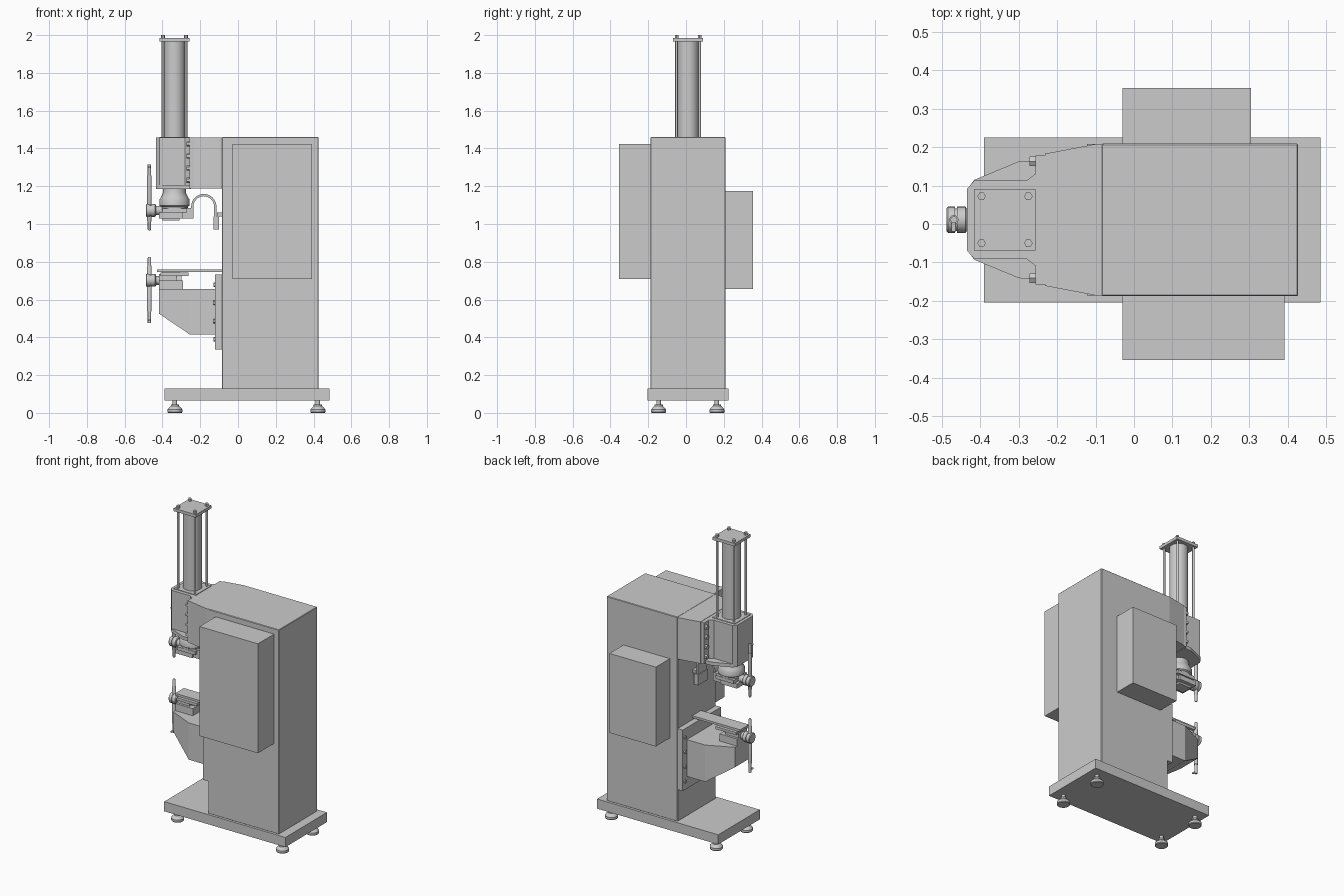
import bpy, bmesh, math
from mathutils import Vector

if "Cube" in bpy.data.objects:
    bpy.data.objects.remove(bpy.data.objects["Cube"])

YC = 0.011          # symmetry line of the press
CX = -0.336         # axis of the pressure cylinder


def finish(name, bm, smooth=False):
    bmesh.ops.recalc_face_normals(bm, faces=bm.faces[:])
    me = bpy.data.meshes.new(name)
    bm.to_mesh(me)
    bm.free()
    ob = bpy.data.objects.new(name, me)
    bpy.context.collection.objects.link(ob)
    if smooth:
        bpy.ops.object.select_all(action='DESELECT')
        ob.select_set(True)
        bpy.context.view_layer.objects.active = ob
        bpy.ops.object.shade_smooth_by_angle(angle=math.radians(35))
    return ob


def box(name, x0, x1, y0, y1, z0, z1, bevel=0):
    bm = bmesh.new()
    bmesh.ops.create_cube(bm, size=1)
    for v in bm.verts:
        v.co = ((x0 + x1) / 2 + v.co.x * (x1 - x0),
                (y0 + y1) / 2 + v.co.y * (y1 - y0),
                (z0 + z1) / 2 + v.co.z * (z1 - z0))
    if bevel:
        bmesh.ops.bevel(bm, geom=bm.edges[:], offset=bevel, segments=1, affect='EDGES')
    return finish(name, bm)


def mid_box(name, x0, x1, half, z0, z1):
    return box(name, x0, x1, YC - half, YC + half, z0, z1)


def lathe(name, base, axis, profile, n=24):
    """Closed turned part; profile is (radius, distance along axis)."""
    bm = bmesh.new()
    q = Vector((0, 0, 1)).rotation_difference(Vector(axis))
    rings = []
    for r, h in profile:
        rings.append([bm.verts.new(Vector(base) + q @ Vector((
            r * math.cos(math.tau * i / n), r * math.sin(math.tau * i / n), h)))
            for i in range(n)])
    for a, b in zip(rings, rings[1:]):
        for i in range(n):
            bm.faces.new((a[i], a[(i + 1) % n], b[(i + 1) % n], b[i]))
    bm.faces.new(rings[0])
    bm.faces.new(rings[-1])
    return finish(name, bm, smooth=n > 6)


def rod(name, base, axis, r, length, n=16):
    return lathe(name, base, axis, [(r, 0), (r, length)], n)


def plan_prism(pts, z0, z1):
    """Half outline (x, half width) mirrored about the centre line, extruded up."""
    outline = [(x, YC + w) for x, w in pts] + [(x, YC - w) for x, w in reversed(pts)]
    bm = bmesh.new()
    f = bm.faces.new([bm.verts.new((x, y, z0)) for x, y in outline])
    up = bmesh.ops.extrude_face_region(bm, geom=[f])['geom']
    bmesh.ops.translate(bm, vec=(0, 0, z1 - z0),
                        verts=[v for v in up if isinstance(v, bmesh.types.BMVert)])
    return bm


Z, X = (0, 0, 1), (-1, 0, 0)

# base and levelling feet
box("base_plate", -0.39, 0.485, -0.204, 0.225, 0.065, 0.128)
for x in (-0.334, 0.423):
    for y in (-0.145, 0.164):
        lathe("foot", (x, y, 0), Z, [(0.036, 0), (0.039, 0.004), (0.039, 0.018), (0.034, 0.025),
                                     (0.022, 0.036), (0.022, 0.044), (0.012, 0.044), (0.012, 0.066)])

# cabinet, overhanging arm and side boxes
box("cabinet", -0.085, 0.427, -0.188, 0.209, 0.126, 1.46, 0.003)
finish("upper_arm", plan_prism([(-0.08, 0.197), (-0.10, 0.197), (-0.232, 0.172)], 1.187, 1.459))
box("front_control_box", -0.03, 0.392, -0.354, -0.187, 0.71, 1.424)
box("rear_control_box", -0.03, 0.305, 0.208, 0.354, 0.657, 1.175)

# press head bolted to the arm
mid_box("head_flange", -0.256, -0.23, 0.168, 1.187, 1.457)
finish("head", plan_prism([(-0.25, 0.125), (-0.28, 0.102), (-0.416, 0.102), (-0.435, 0.08)],
                          1.187, 1.457))
finish("head_bottom_gusset", plan_prism([(-0.25, 0.155), (-0.30, 0.152), (-0.416, 0.104),
                                         (-0.434, 0.08)], 1.185, 1.207))
for s in (-1, 1):
    for i in range(4):
        rod("head_bolt", (-0.25, YC + s * 0.152, 1.232 + i * 0.064), X, 0.014, 0.022, 6)

# tie-rod pressure cylinder
rod("cylinder_tube", (CX, YC, 1.45), Z, 0.056, 0.52, 40)
mid_box("cylinder_base_plate", CX - 0.08, CX + 0.08, 0.08, 1.452, 1.461)
mid_box("cylinder_cap", CX - 0.08, CX + 0.08, 0.08, 1.965, 1.984)
for sx in (-1, 1):
    for sy in (-1, 1):
        p = (CX + sx * 0.061, YC + sy * 0.061)
        rod("tie_rod", (*p, 1.45), Z, 0.007, 0.53, 12)
        rod("tie_rod_nut", (*p, 1.983), Z, 0.011, 0.017, 6)

# ram and upper tool block
lathe("ram", (CX, YC, 1.075), Z, [(0.07, 0), (0.07, 0.016), (0.079, 0.022), (0.079, 0.055),
                                  (0.072, 0.066), (0.06, 0.09), (0.06, 0.115)], 32)
mid_box("upper_adapter", -0.40, -0.27, 0.07, 1.06, 1.082)
mid_box("upper_tool_block", -0.418, -0.295, 0.06, 1.03, 1.06)
mid_box("upper_clamp_strip", -0.40, -0.31, 0.035, 1.018, 1.03)
mid_box("upper_terminal", -0.31, -0.236, 0.048, 1.03, 1.085)

# flexible copper strap: an arch of constant thickness
bm = bmesh.new()
path = [(-0.248, 1.035)]
for i in range(17):
    a = math.pi * (1 - i / 16)
    path.append((-0.181 + 0.067 * math.cos(a), 1.092 + 0.067 * math.sin(a)))
path.append((-0.114, 0.975))
inner = [(-0.236, 1.035)]
for i in range(17):
    a = math.pi * (1 - i / 16)
    inner.append((-0.181 + 0.055 * math.cos(a), 1.092 + 0.055 * math.sin(a)))
inner.append((-0.126, 0.975))
grid = [[bm.verts.new((x, YC + s * 0.045, z)) for x, z in line]
        for line, s in ((path, 1), (inner, 1), (inner, -1), (path, -1))]
for k in range(4):
    a, b = grid[k], grid[(k + 1) % 4]
    for i in range(len(a) - 1):
        bm.faces.new((a[i], a[i + 1], b[i + 1], b[i]))
for e in (0, -1):
    bm.faces.new([g[e] for g in grid])
finish("flexible_strap", bm, smooth=True)
mid_box("strap_clamp", -0.13, -0.10, 0.05, 0.97, 1.04)
mid_box("secondary_terminal", -0.11, -0.08, 0.045, 1.04, 1.06)

# lower knee with a slanted underside
mid_box("knee_flange", -0.122, -0.082, 0.197, 0.335, 0.733)
bm = plan_prism([(-0.115, 0.155), (-0.255, 0.155), (-0.418, 0.08)], 0.415, 0.655)
cut = bmesh.ops.bisect_plane(bm, geom=bm.verts[:] + bm.edges[:] + bm.faces[:],
                             plane_co=(-0.418, YC, 0.525), plane_no=(-0.11, 0, -0.163),
                             clear_outer=True)
bmesh.ops.holes_fill(bm, edges=[e for e in bm.edges if e.is_boundary])
finish("knee", bm)
for s in (-1, 1):
    for i in range(4):
        rod("knee_bolt", (-0.12, YC + s * 0.175, 0.39 + i * 0.096), X, 0.012, 0.01, 6)

# lower tool stack and conductor bar
mid_box("lower_insulator", -0.418, -0.292, 0.06, 0.652, 0.702)
mid_box("lower_tool_block", -0.418, -0.325, 0.045, 0.70, 0.735)
mid_box("lower_slide", -0.41, -0.262, 0.06, 0.725, 0.742)
mid_box("conductor_bar", -0.43, -0.082, 0.045, 0.745, 0.759)
mid_box("conductor_spacer", -0.40, -0.31, 0.035, 0.738, 0.748)


# electrode, its round clamp and the horizontal holder bar
def electrode_set(prefix, zc, ztip, d):
    rod(prefix + "_holder_bar", (-0.30, YC, zc), X, 0.024, 0.15, 24)
    lathe(prefix + "_clamp", (-0.435, YC, zc), X,
          [(0.029, 0), (0.034, 0.004), (0.034, 0.026), (0.029, 0.026), (0.029, 0.031),
           (0.034, 0.031), (0.034, 0.049), (0.03, 0.053)], 28)
    lathe(prefix + "_electrode", (-0.469, YC, ztip), (0, 0, d),
          [(0.005, 0), (0.009, 0.006), (0.009, 0.045), (0.012, 0.052), (0.012, 0.29),
           (0.009, 0.29), (0.009, 0.35)], 20)
    rod(prefix + "_coolant_nipple", (-0.469, YC, ztip + d * 0.335), (0, -1, 0), 0.006, 0.03, 12)


electrode_set("upper", 1.072, 0.966, 1)
electrode_set("lower", 0.702, 0.826, -1)
